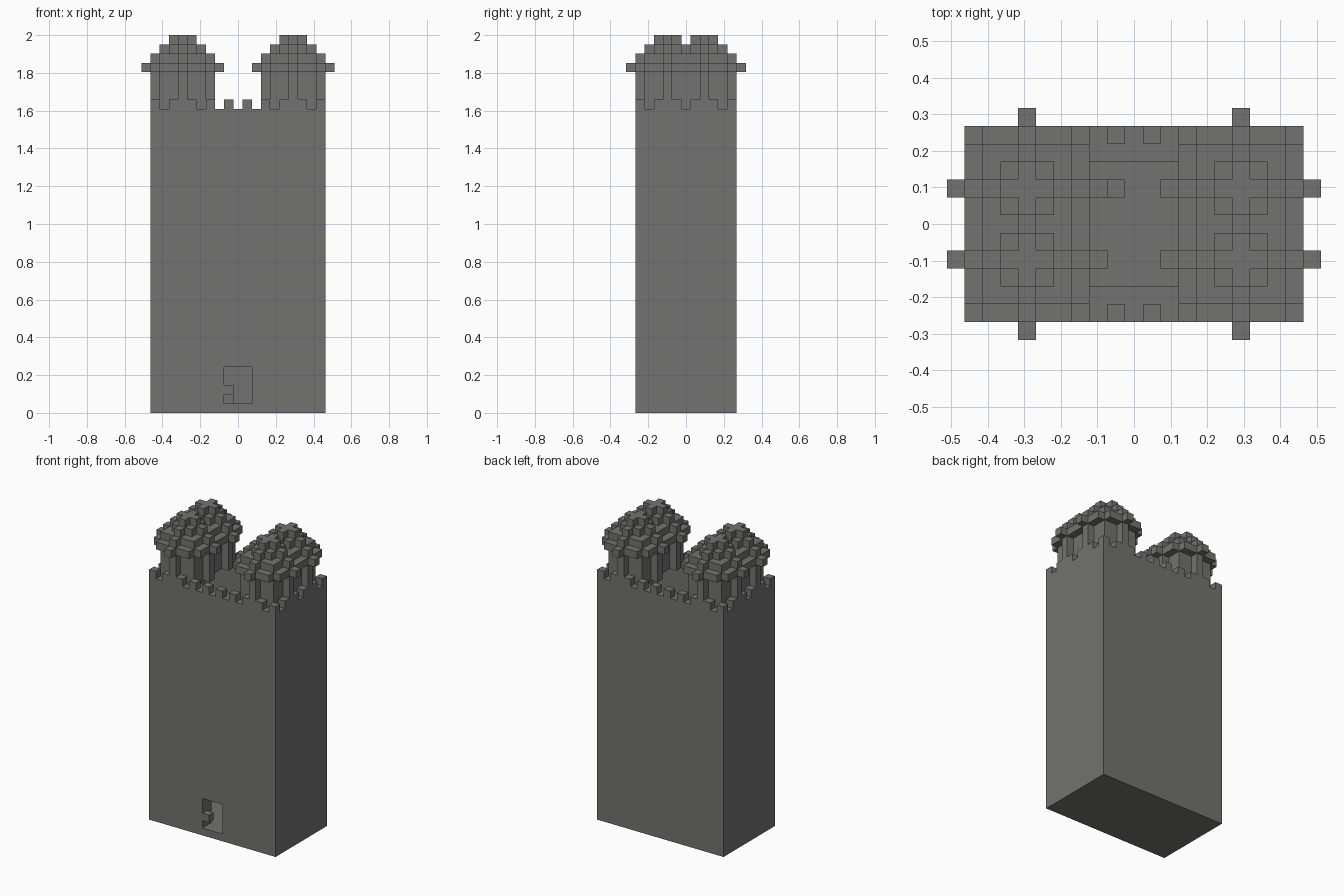
import bpy
import bmesh
from mathutils import Vector

cube = bpy.data.objects.get("Cube")
if cube:
    bpy.data.objects.remove(cube, do_unlink=True)

# Block grid: columns along x, rows along y, layers along z
COLS, ROWS, LAYERS = 19, 11, 41
UNIT = 2 / LAYERS
WALL_TOP = 33
THICK = 2

stone = bpy.data.materials.new("grey stone")
stone.use_nodes = True
GREY = (0.17, 0.17, 0.165, 1)
stone.diffuse_color = GREY
bsdf = stone.node_tree.nodes["Principled BSDF"]
bsdf.inputs["Base Color"].default_value = GREY
bsdf.inputs["Roughness"].default_value = 0.9


def box(cols, rows, layers):
    """Set of cells filling a block; every range excludes its end."""
    return {(i, j, k) for i in range(*cols) for j in range(*rows) for k in range(*layers)}


def disc(ci, cj, radius, layer):
    """Round slab of cells, one layer high."""
    span = range(-radius, radius + 1)
    return {(ci + i, cj + j, layer) for i in span for j in span
            if i * i + j * j <= radius * radius}


def build(name, cells):
    """Mesh the outer skin of a set of cells and merge its flat areas."""
    bm = bmesh.new()
    for cell in cells:
        for axis in range(3):
            for side in (-1, 1):
                n = Vector((0, 0, 0))
                n[axis] = side
                near = tuple(int(c + d) for c, d in zip(cell, n))
                if near in cells:
                    continue
                u = Vector((0, 0, 0))
                u[(axis + 1) % 3] = 1
                v = n.cross(u)
                mid = Vector(cell) + Vector((0.5, 0.5, 0.5)) + n / 2
                corners = [mid + (a * u + b * v) / 2
                           for a, b in ((-1, -1), (1, -1), (1, 1), (-1, 1))]
                bm.faces.new([bm.verts.new(c) for c in corners])
    bmesh.ops.remove_doubles(bm, verts=bm.verts, dist=0.01)
    bmesh.ops.dissolve_limit(bm, angle_limit=0.01, verts=bm.verts, edges=bm.edges)
    bmesh.ops.translate(bm, verts=bm.verts, vec=(-COLS / 2, -ROWS / 2, 0))
    bmesh.ops.scale(bm, verts=bm.verts, vec=(UNIT, UNIT, UNIT))
    mesh = bpy.data.meshes.new(name)
    bm.to_mesh(mesh)
    bm.free()
    mesh.materials.append(stone)
    obj = bpy.data.objects.new(name, mesh)
    bpy.context.collection.objects.link(obj)
    return obj


# Hollow keep with a floor, a doorway and merlons on every second rim cell
keep = box((0, COLS), (0, ROWS), (0, WALL_TOP))
keep -= box((THICK, COLS - THICK), (THICK, ROWS - THICK), (1, WALL_TOP))
keep -= box((8, 11), (0, THICK), (1, 5))
keep |= {(i, j, WALL_TOP) for i in range(0, COLS, 2) for j in range(0, ROWS, 2)
         if i in (0, COLS - 1) or j in (0, ROWS - 1)}
build("keep_walls", keep)

# Door handle in the doorway and a loose block on the floor inside
build("door_handle", {(8, 0, 2)})
build("inner_block", {(8, 7, 1)})

# Twin round turrets with stepped roofs on each side
for side, ci in (("right", 3), ("left", 15)):
    shaft, roof = set(), set()
    for cj in (3, 7):
        for layer in range(WALL_TOP, 37):
            shaft |= disc(ci, cj, 3, layer)
        for radius in (4, 3, 2, 1):
            roof |= disc(ci, cj, radius, LAYERS - radius)
    build(side + "_turret_shafts", shaft)
    build(side + "_turret_roofs", roof)
